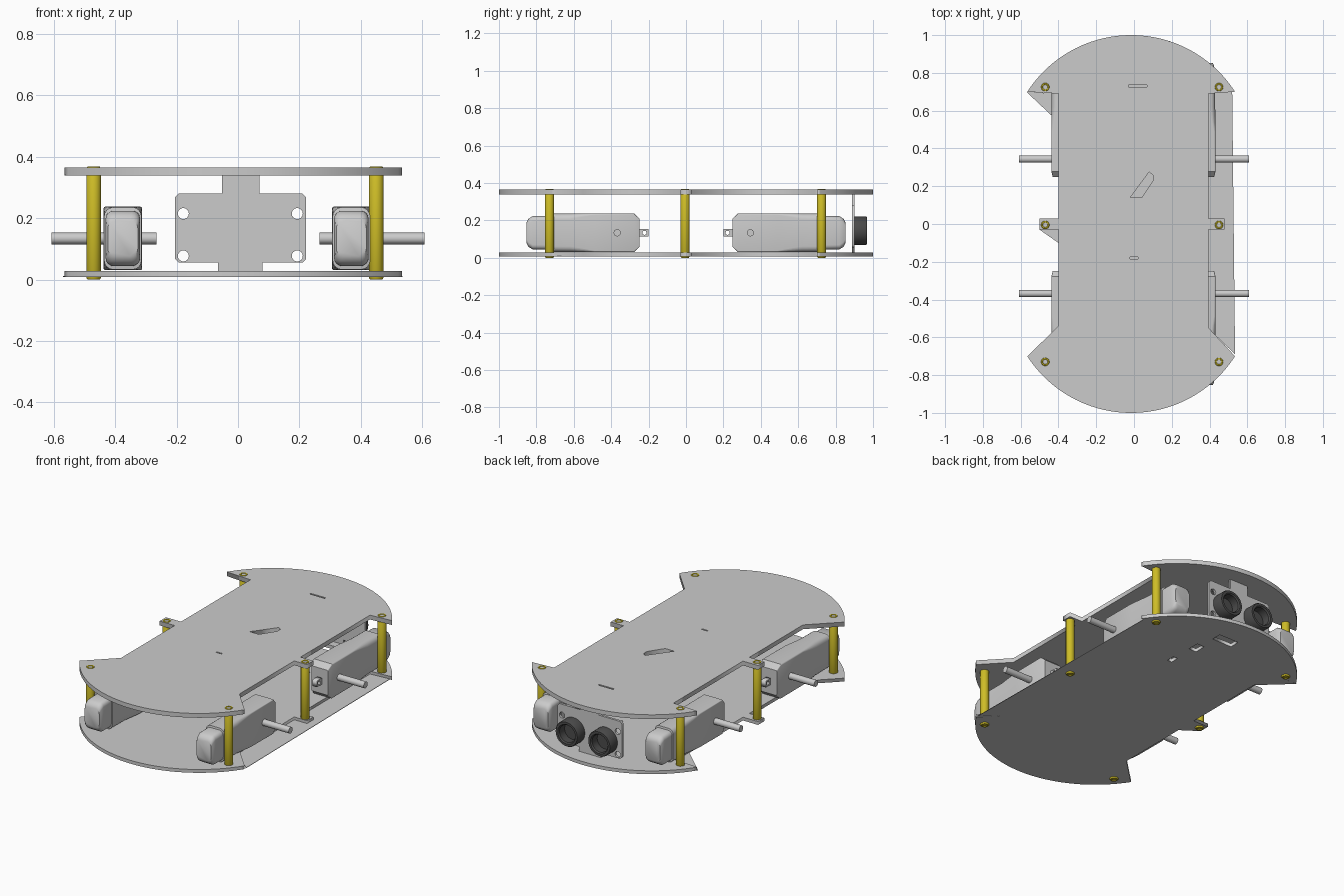
import bpy, bmesh
from math import sin, cos, pi, radians
from mathutils import Matrix

if "Cube" in bpy.data.objects:
    bpy.data.objects.remove(bpy.data.objects["Cube"])


def material(name, rgb):
    m = bpy.data.materials.new(name)
    m.diffuse_color = (*rgb, 1)
    m.use_nodes = True
    m.node_tree.nodes["Principled BSDF"].inputs["Base Color"].default_value = m.diffuse_color
    return m


BRASS = material("brass", (0.62, 0.51, 0.02))
DARK = material("dark_grey", (0.07, 0.07, 0.07))


def sheet(name, loops, thick, loc, rot=(0, 0, 0)):
    """Flat cut part: first loop is the outline, the rest are holes."""
    cu = bpy.data.curves.new(name, 'CURVE')
    cu.dimensions, cu.fill_mode, cu.extrude = '2D', 'BOTH', thick / 2
    for pts in loops:
        sp = cu.splines.new('POLY')
        sp.points.add(len(pts) - 1)
        for p, (x, y) in zip(sp.points, pts):
            p.co = (x, y, 0, 1)
        sp.use_cyclic_u = True
    ob = bpy.data.objects.new(name, cu)
    bpy.context.collection.objects.link(ob)
    ob.location, ob.rotation_euler = loc, rot
    bpy.ops.object.select_all(action='DESELECT')
    bpy.context.view_layer.objects.active = ob
    ob.select_set(True)
    bpy.ops.object.convert(target='MESH')
    return ob


def loft(name, rings, mat=None, angle=35):
    """Skin a list of equal-length point rings and cap both ends."""
    bm = bmesh.new()
    vs = [[bm.verts.new(p) for p in r] for r in rings]
    n = len(rings[0])
    for a, b in zip(vs, vs[1:]):
        for i in range(n):
            bm.faces.new((a[i], a[(i + 1) % n], b[(i + 1) % n], b[i]))
    bm.faces.new(vs[0][::-1])
    bm.faces.new(vs[-1])
    bmesh.ops.recalc_face_normals(bm, faces=bm.faces)
    me = bpy.data.meshes.new(name)
    bm.to_mesh(me)
    bm.free()
    ob = bpy.data.objects.new(name, me)
    bpy.context.collection.objects.link(ob)
    if mat:
        me.materials.append(mat)
    bpy.ops.object.select_all(action='DESELECT')
    bpy.context.view_layer.objects.active = ob
    ob.select_set(True)
    bpy.ops.object.shade_smooth_by_angle(angle=radians(angle))
    return ob


def turned(name, profile, loc, axis, mat=None, n=32):
    """Round part from (radius, height) pairs along the given axis."""
    turn = {'X': Matrix.Rotation(pi / 2, 4, 'Y'),
            'Y': Matrix.Rotation(-pi / 2, 4, 'X'), 'Z': Matrix.Identity(4)}[axis]
    rings = [[(r * cos(2 * pi * i / n), r * sin(2 * pi * i / n), h) for i in range(n)]
             for r, h in profile]
    ob = loft(name, rings, mat)
    ob.data.transform(turn)
    ob.location = loc
    return ob


def circle(x, y, r, n=16):
    return [(x + r * cos(2 * pi * i / n), y + r * sin(2 * pi * i / n)) for i in range(n)]


def rect(x, y, w, h):
    return [(x - w / 2, y - h / 2), (x + w / 2, y - h / 2),
            (x + w / 2, y + h / 2), (x - w / 2, y + h / 2)]


def round_rect(x, y, w, h, r, n=4):
    pts = []
    for k, (sx, sy) in enumerate([(1, 1), (-1, 1), (-1, -1), (1, -1)]):
        for i in range(n + 1):
            a = pi / 2 * (k + i / n)
            pts.append((x + sx * (w / 2 - r) + r * cos(a), y + sy * (h / 2 - r) + r * sin(a)))
    return pts


def end_arc(a0, a1, cy, n=60):
    return [(-0.015 + 0.654 * cos(radians(a0 + (a1 - a0) * i / n)),
             cy + 0.654 * sin(radians(a0 + (a1 - a0) * i / n))) for i in range(n + 1)]


# Chassis plates: round ends, notched sides, small middle tabs
outline = (end_arc(212.8, 327.2, -0.346)
           + [(0.395, -0.55), (0.395, -0.03), (0.48, -0.03), (0.48, 0.03), (0.395, 0.03), (0.395, 0.69)]
           + end_arc(32.8, 147.2, 0.346)
           + [(-0.4, 0.69), (-0.4, 0.03), (-0.5, 0.03), (-0.5, -0.03), (-0.4, -0.03), (-0.4, -0.54)])
sheet("top_plate", [outline,
                    [(-0.02, 0.14), (0.04, 0.14), (0.10, 0.23), (0.10, 0.26), (0.08, 0.275)],
                    rect(0.02, 0.73, 0.1, 0.01), rect(0.0, -0.18, 0.04, 0.008)],
      0.026, (0, 0, 0.352))
sheet("bottom_plate", [outline, rect(0.03, 0.81, 0.13, 0.06), rect(0.1, 0.65, 0.05, 0.07),
                       rect(0.12, 0.47, 0.03, 0.05)], 0.02, (0, 0, 0.018))

# Thin webs that close the side notches of the bottom plate
webs = [[(0.39, -0.55), (0.535, -0.69), (0.52, 0.7), (0.39, 0.69)],
        [(-0.57, 0.7), (-0.4, 0.54), (-0.4, 0.69)],
        [(-0.5, -0.03), (-0.4, -0.1), (-0.4, -0.03)]]
for i, w in enumerate(webs):
    sheet(f"bottom_web_{i}", [w], 0.003, (0, 0, 0.0095))

# Brass standoffs between the plates
for x in (-0.47, 0.45):
    for y in (-0.73, -0.005, 0.725):
        turned("standoff", [(0.012, 0.004), (0.014, 0), (0.02, 0), (0.024, 0.006),
                            (0.024, 0.362), (0.02, 0.368), (0.014, 0.368), (0.012, 0.364)],
               (x, y, 0), 'Z', BRASS, 24)

# Gear motors: distance along y, width, height, corner radius
sections = [(0.248, 0.11, 0.15, 0.006), (0.278, 0.125, 0.207, 0.006), (0.49, 0.125, 0.207, 0.008),
            (0.62, 0.122, 0.205, 0.03), (0.745, 0.122, 0.203, 0.03), (0.747, 0.112, 0.18, 0.025),
            (0.82, 0.112, 0.178, 0.025), (0.842, 0.106, 0.15, 0.025), (0.852, 0.098, 0.115, 0.025)]
for x, side in ((-0.375, -1), (0.369, 1)):
    for s in (-1, 1):
        rings = [[(px, s * y, pz) for px, pz in round_rect(x, 0.134, w, h, r)]
                 for y, w, h, r in sections]
        loft("gear_motor", rings)
        turned("axle", [(0.019, -0.171), (0.019, 0.171)],
               (side * 0.437, s * 0.356 - 0.012, 0.134), 'X', n=24)
        # Mounting lug on the gearbox end
        sheet("motor_lug", [rect(s * 0.226, 0.134, 0.05, 0.038), circle(s * 0.222, 0.134, 0.011)],
              0.03, (x, 0, 0), (pi / 2, 0, pi / 2))

# Distance sensor board with tabs into both plates
board = [(-0.065, 0.025), (0.08, 0.025), (0.08, 0.055), (0.21, 0.055), (0.222, 0.067),
         (0.222, 0.268), (0.21, 0.28), (0.07, 0.28), (0.07, 0.345), (-0.052, 0.345),
         (-0.052, 0.28), (-0.193, 0.28), (-0.205, 0.268), (-0.205, 0.067), (-0.193, 0.055), (-0.065, 0.055)]
holes = [circle(x, z, 0.018) for x in (-0.178, 0.193) for z in (0.077, 0.215)]
sheet("sensor_board", [board] + holes, 0.014, (0, 0.895, 0), (pi / 2, 0, 0))

# Hollow dark sensor barrels
for x in (-0.1, 0.117):
    turned("sensor_barrel", [(0.076, 0), (0.076, 0.062), (0.072, 0.068), (0.058, 0.068),
                             (0.052, 0.06), (0.052, 0.012)], (x, 0.9, 0.145), 'Y', DARK, 40)
